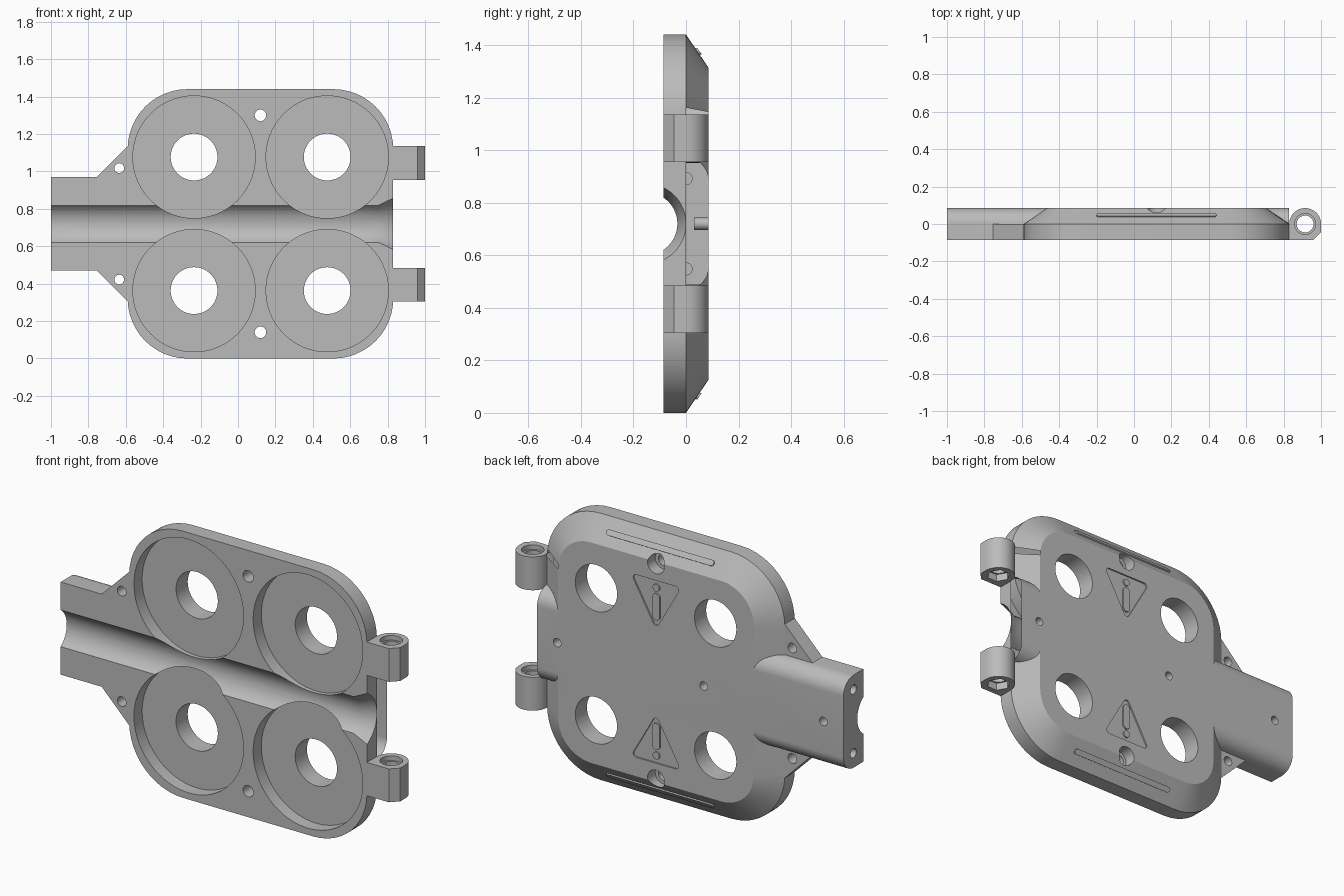
import bpy, bmesh
from math import atan2, cos, sin, pi, tau
from mathutils import Vector

cube = bpy.data.objects.get("Cube")
if cube:
    bpy.data.objects.remove(cube, do_unlink=True)

MID = 0.72            # height of the symmetry plane; parts are built around z = 0
FRONT, BACK = -0.085, 0.085
X, Y, Z = Vector((1, 0, 0)), Vector((0, 1, 0)), Vector((0, 0, 1))

grey = bpy.data.materials.new("plain grey")
grey.use_nodes = True
grey.diffuse_color = (0.5, 0.5, 0.5, 1)
grey.node_tree.nodes["Principled BSDF"].inputs["Base Color"].default_value = (0.5, 0.5, 0.5, 1)


def circle(r, n=48, a=0.0, b=0.0):
    return [(a + r * cos(tau * i / n), b + r * sin(tau * i / n)) for i in range(n)]


def rounded(centres, r, n=12):
    """Outline around counter-clockwise corner centres, with arcs of radius r."""
    pts = []
    for i, (a, b) in enumerate(centres):
        p, q = centres[i - 1], centres[(i + 1) % len(centres)]
        start = atan2(b - p[1], a - p[0]) - pi / 2
        end = atan2(q[1] - b, q[0] - a) - pi / 2
        sweep = (end - start) % tau
        for k in range(n + 1):
            t = start + sweep * k / n
            pts.append((a + r * cos(t), b + r * sin(t)))
    return pts


def rect(a, b, mx=0.0):
    return [(mx - a, -b), (mx + a, -b), (mx + a, b), (mx - a, b)]


def loft(name, rings):
    """Closed solid through matching rings of points."""
    bm = bmesh.new()
    loops = [[bm.verts.new(p) for p in ring] for ring in rings]
    for lo, hi in zip(loops, loops[1:]):
        for i in range(len(lo)):
            bm.faces.new((lo[i - 1], lo[i], hi[i], hi[i - 1]))
    bm.faces.new(loops[0])
    bm.faces.new(loops[-1])
    bmesh.ops.recalc_face_normals(bm, faces=bm.faces)
    mesh = bpy.data.meshes.new(name)
    bm.to_mesh(mesh)
    bm.free()
    obj = bpy.data.objects.new(name, mesh)
    bpy.context.collection.objects.link(obj)
    mesh.materials.append(grey)
    return obj


def prism(name, pts, d0, d1, o=Vector(), u=X, v=Z, w=Y):
    """Extrude a flat outline in the u-v plane along w."""
    return loft(name, [[o + u * a + v * b + w * d for a, b in pts] for d in (d0, d1)])


def combine(target, tool, operation):
    mod = target.modifiers.new("combine", "BOOLEAN")
    mod.operation, mod.solver, mod.object = operation, "EXACT", tool
    graph = bpy.context.evaluated_depsgraph_get()
    result = bpy.data.meshes.new_from_object(target.evaluated_get(graph))
    target.modifiers.clear()
    target.data = result
    bpy.data.objects.remove(tool, do_unlink=True)


def add(tool):
    combine(shell, tool, "UNION")


def cut(tool):
    combine(shell, tool, "DIFFERENCE")


# Rounded main body with a sloped back rim
CX = 0.12
outer = rounded(rect(0.39, 0.40, CX), 0.32)
inner = rounded(rect(0.39, 0.40, CX), 0.195)
shell = loft("clamp_half_shell", [[Vector((a, y, b)) for a, b in ring]
             for ring, y in ((outer, FRONT), (outer, 0), (inner, BACK))])

# Neck running the whole length, rounded on its back edges
arc = [(0.085 * cos(pi / 2 * i / 12), 0.085 * sin(pi / 2 * i / 12)) for i in range(13)]
section = [(0.165 + a, b) for a, b in arc]
section = [(0.25, FRONT)] + section + [(-a, b) for a, b in reversed(section)] + [(-0.25, FRONT)]
add(prism("neck", section, -1, 0.83, u=Z, v=Y, w=X))

for s in (1, -1):
    # Gusset between neck and body
    add(prism("gusset", [(-0.755, s * 0.25), (-0.755, s * 0.2), (-0.5, s * 0.2),
                         (-0.5, s * 0.415), (-0.59, s * 0.415)], FRONT, 0))
    # Hinge lug
    lug = [(0.815, FRONT), (0.96, FRONT), (1, -0.045)]
    lug += [(0.915 + 0.085 * cos(pi * i / 24), 0.085 * sin(pi * i / 24)) for i in range(25)]
    lug.append((0.815, 0))
    lo, hi = sorted((s * 0.235, s * 0.415))
    add(prism("lug", lug, lo, hi, v=Y, w=Z))
    # Hinge bore with round seat above and hex seat below
    for pts, a, b in ((circle(0.045, 32, 0.915), lo - 0.05, hi + 0.05),
                      (circle(0.056, 32, 0.915), hi - 0.025, hi + 0.05),
                      (circle(0.06, 6, 0.915), lo - 0.05, lo + 0.04)):
        cut(prism("bore", pts, a, b, v=Y, w=Z))

# Central channel flaring at the hinge end
cut(loft("channel", [[Vector((x, a - 0.153, b)) for a, b in circle(r, 96)]
    for x, r in ((-1.1, 0.12), (0.75, 0.12), (0.83, 0.153), (0.91, 0.186))]))

for s in (1, -1):
    # Disc recesses with centre holes
    for x in (-0.235, 0.477):
        cut(prism("recess", circle(0.327, 96, x, s * 0.357), -0.2, -0.015))
        cut(prism("opening", circle(0.125, 64, x, s * 0.357), -0.2, 0.2))
    # Gusset hole, bolt hole and its seat in the back
    cut(prism("gusset_hole", circle(0.026, 24, -0.635, s * 0.298), -0.2, 0.05))
    cut(prism("bolt_hole", circle(0.031, 24, CX, s * 0.58), -0.2, 0.2))
    cut(prism("bolt_seat", circle(0.05, 32, CX, s * 0.58), 0.02, 0.2))
    # Blind holes in the neck end
    cut(prism("end_hole", circle(0.025, 24, s * 0.172, 0), -1.1, -0.9, u=Z, v=Y, w=X))
    # Warning triangle sunk in the back, with raised mark inside
    o, v = Vector((CX, 0, 0)), Z * s
    tri = rounded([(0, 0.268), (0.118, 0.475), (-0.118, 0.475)], 0.018, 5)
    cut(prism("triangle", tri, 0.077, 0.2, o, v=v))
    add(prism("mark_bar", rounded([(0, 0.30), (0, 0.40)], 0.022, 8), 0.07, BACK, o, v=v))
    add(prism("mark_dot", circle(0.02, 20, 0, 0.453), 0.07, BACK, o, v=v))
    # Raised rib on the sloped rim
    slope = Vector((0, 0.085, -0.125 * s)).normalized()
    normal = Vector((0, 0.125, 0.085 * s)).normalized()
    o = Vector((CX, 0.045, s * 0.654))
    add(prism("rib", rounded([(-0.306, 0), (0.306, 0)], 0.015, 8), -0.01, 0.007,
              o, v=slope, w=normal))

# Blind holes along the back centre line
for x in (-0.88, -0.165, 0.71):
    cut(prism("back_hole", circle(0.023, 24, x), 0.03, 0.2))

# Finish: lift to the ground plane and smooth the curved walls
for vert in shell.data.vertices:
    vert.co.z += MID
bpy.ops.object.select_all(action="DESELECT")
shell.select_set(True)
bpy.context.view_layer.objects.active = shell
bpy.ops.object.shade_smooth_by_angle(angle=0.5)
